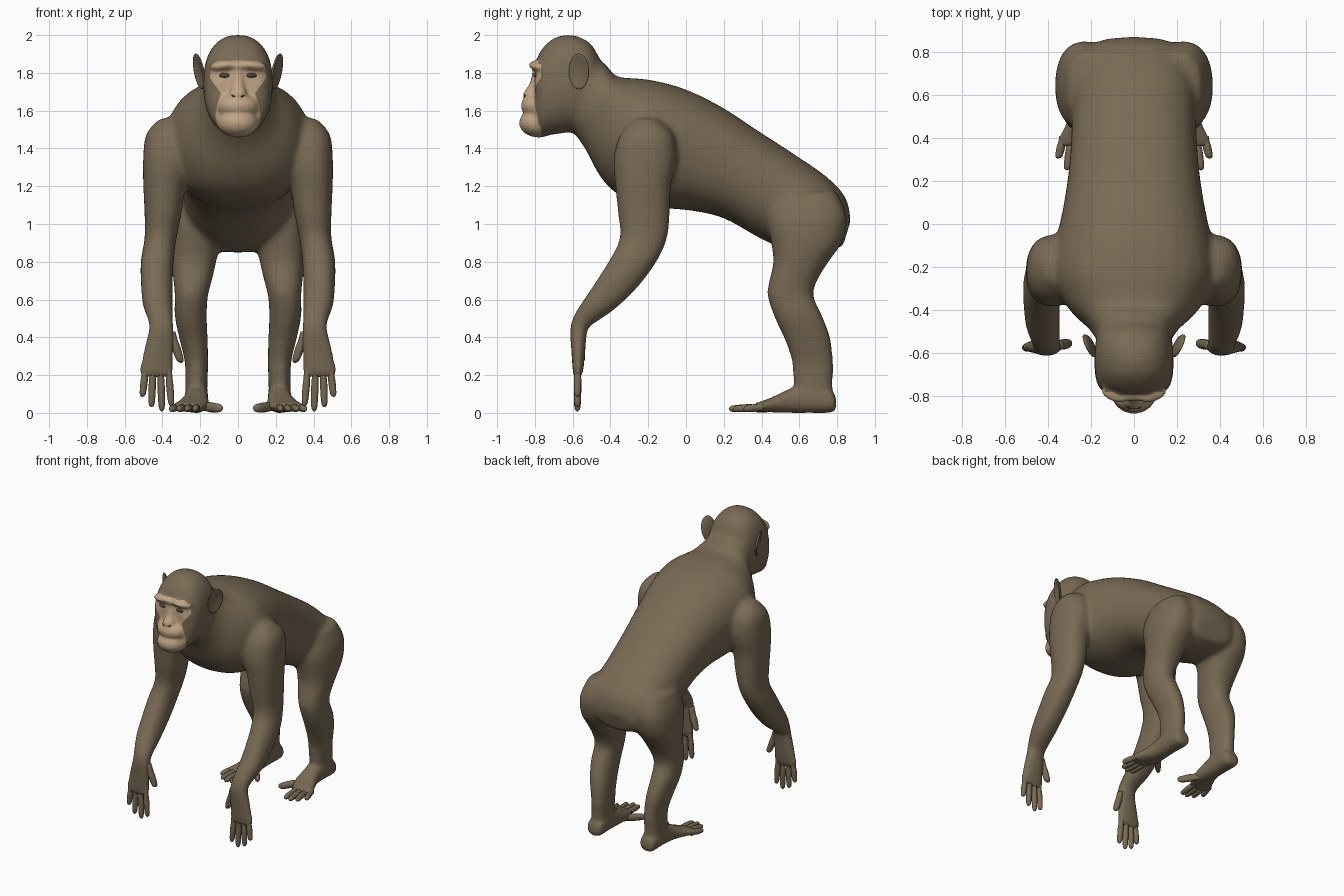
import bpy, bmesh, math
from mathutils import Vector, Matrix, Euler


def material(name, rgb):
    m = bpy.data.materials.new(name)
    m.diffuse_color = (*rgb, 1)
    return m


FUR = material("brown fur", (0.19, 0.145, 0.09))
SKIN = material("tan skin", (0.52, 0.37, 0.23))
DARK = material("dark eye", (0.075, 0.06, 0.04))


def loft(bm, rows, sx=1, n=28, p=2.3, steps=4):
    """Tube from side-view outline pairs: (y, z) one edge, (y, z) other edge, x centre, half width."""
    def spline(i, t):
        a, b, c, d = (rows[max(0, min(len(rows) - 1, i + k))] for k in (-1, 0, 1, 2))
        return [0.5 * (2 * q + (r - o) * t + (2 * o - 5 * q + 4 * r - s) * t * t
                       + (3 * q - o - 3 * r + s) * t ** 3) for o, q, r, s in zip(a, b, c, d)]
    sections = [spline(i, k / steps) for i in range(len(rows) - 1) for k in range(steps)] + [rows[-1]]
    power = lambda v: math.copysign(abs(v) ** (2 / p), v)
    rings = []
    for ay, az, by, bz, xc, hw in sections:
        ring = []
        for j in range(n):
            c, s = power(math.cos(2 * math.pi * j / n)), power(math.sin(2 * math.pi * j / n))
            ring.append(bm.verts.new((sx * xc + s * hw, (ay + by) / 2 + c * (ay - by) / 2,
                                      (az + bz) / 2 + c * (az - bz) / 2)))
        rings.append(ring)
    faces = [bm.faces.new((r0[j], r0[(j + 1) % n], r1[(j + 1) % n], r1[j]))
             for r0, r1 in zip(rings, rings[1:]) for j in range(n)]
    faces += [bm.faces.new(rings[0]), bm.faces.new(rings[-1])]
    bmesh.ops.recalc_face_normals(bm, faces=faces)


def ball(bm, c, r, rot=(0, 0, 0)):
    mat = Matrix.LocRotScale(Vector(c), Euler(rot), Vector(r))
    bmesh.ops.create_uvsphere(bm, u_segments=28, v_segments=18, radius=1, matrix=mat)


def digit(bm, p0, p1, r, flat):
    """Finger or toe with a rounded tip; flat digits run along y, others hang down z."""
    rows = []
    for t, f in ((0, 1), (0.3, 0.92), (0.5, 1.02), (0.85, 0.9), (0.96, 0.62), (1, 0.15)):
        x, y, z = Vector(p0).lerp(Vector(p1), t)
        h = r * f
        rows.append((y, z + h, y, z - h, x, h) if flat else (y - h, z, y + h, z, x, h))
    loft(bm, rows, n=14, p=2, steps=3)


def finish(name, bm, mats, mirror=False):
    me = bpy.data.meshes.new(name)
    bm.to_mesh(me)
    bm.free()
    for m in mats:
        me.materials.append(m)
    for f in me.polygons:
        f.use_smooth = True
    ob = bpy.data.objects.new(name, me)
    bpy.context.collection.objects.link(ob)
    if mirror:
        ob.modifiers.new("mirror", "MIRROR")
    return ob


# Torso and neck, rump to throat
torso = [(0.872, 1.02, 0.83, 0.88, 0, 0.15), (0.845, 1.14, 0.70, 0.85, 0, 0.25),
         (0.745, 1.25, 0.55, 0.86, 0, 0.29), (0.58, 1.365, 0.40, 0.92, 0, 0.29),
         (0.38, 1.495, 0.20, 1.03, 0, 0.30), (0.18, 1.625, 0.03, 1.07, 0, 0.325),
         (-0.02, 1.72, -0.12, 1.085, 0, 0.36), (-0.20, 1.765, -0.28, 1.12, 0, 0.38),
         (-0.33, 1.775, -0.38, 1.17, 0, 0.33), (-0.38, 1.79, -0.46, 1.26, 0, 0.28),
         (-0.42, 1.84, -0.535, 1.40, 0, 0.21), (-0.50, 1.90, -0.60, 1.49, 0, 0.165)]
# Arm from shoulder to palm
arm = [(-0.27, 1.56, -0.16, 1.56, 0.355, 0.06), (-0.35, 1.47, -0.07, 1.48, 0.375, 0.112),
       (-0.385, 1.34, -0.05, 1.34, 0.375, 0.128), (-0.375, 1.20, -0.08, 1.20, 0.39, 0.112),
       (-0.36, 1.05, -0.085, 1.05, 0.397, 0.098), (-0.35, 0.93, -0.10, 0.92, 0.41, 0.085),
       (-0.40, 0.82, -0.155, 0.80, 0.427, 0.088), (-0.475, 0.70, -0.255, 0.665, 0.43, 0.085),
       (-0.545, 0.595, -0.375, 0.55, 0.425, 0.08), (-0.595, 0.515, -0.49, 0.47, 0.41, 0.068),
       (-0.615, 0.44, -0.52, 0.445, 0.405, 0.068), (-0.61, 0.36, -0.53, 0.36, 0.415, 0.08),
       (-0.602, 0.25, -0.54, 0.25, 0.43, 0.088), (-0.594, 0.19, -0.555, 0.19, 0.432, 0.082)]
# Leg from hip to ankle
leg = [(0.47, 1.15, 0.79, 1.18, 0.21, 0.10), (0.435, 1.02, 0.85, 1.05, 0.23, 0.13),
       (0.45, 0.90, 0.83, 0.91, 0.232, 0.135), (0.462, 0.80, 0.755, 0.80, 0.235, 0.12),
       (0.44, 0.70, 0.695, 0.70, 0.24, 0.102), (0.43, 0.62, 0.675, 0.62, 0.247, 0.088),
       (0.47, 0.50, 0.72, 0.52, 0.25, 0.085), (0.525, 0.38, 0.765, 0.40, 0.235, 0.075),
       (0.56, 0.27, 0.78, 0.27, 0.22, 0.062), (0.57, 0.17, 0.775, 0.15, 0.22, 0.058),
       (0.575, 0.08, 0.785, 0.06, 0.22, 0.058)]
# Foot from heel to ball
foot = [(0.797, 0.06, 0.793, 0.025, 0.22, 0.03), (0.77, 0.12, 0.77, 0.002, 0.22, 0.06),
        (0.65, 0.16, 0.65, 0.0, 0.22, 0.062), (0.55, 0.128, 0.55, 0.0, 0.222, 0.065),
        (0.46, 0.085, 0.46, 0.003, 0.237, 0.083), (0.40, 0.062, 0.40, 0.006, 0.262, 0.088),
        (0.36, 0.05, 0.36, 0.01, 0.272, 0.08)]
# Skull from nape to face
skull = [(-0.45, 1.86, -0.47, 1.60, 0, 0.10), (-0.495, 1.945, -0.50, 1.55, 0, 0.16),
         (-0.555, 1.988, -0.55, 1.50, 0, 0.18), (-0.63, 2.004, -0.62, 1.485, 0, 0.185),
         (-0.70, 1.983, -0.69, 1.475, 0, 0.182), (-0.755, 1.935, -0.745, 1.47, 0, 0.168),
         (-0.787, 1.88, -0.78, 1.47, 0, 0.14), (-0.80, 1.80, -0.80, 1.50, 0, 0.10)]
nose = [(-0.815, 1.80, -0.77, 1.80, 0, 0.028), (-0.83, 1.74, -0.77, 1.74, 0, 0.03),
        (-0.862, 1.69, -0.78, 1.69, 0, 0.045), (-0.852, 1.66, -0.78, 1.66, 0, 0.04)]

bm = bmesh.new()
for rows in (torso, skull, nose):
    loft(bm, rows)
for s in (1, -1):
    for rows in (arm, leg, foot):
        loft(bm, rows, s)
    ball(bm, (s * 0.08, -0.785, 1.838), (0.075, 0.045, 0.026), (0, s * 0.12, s * 0.25))  # brow
    ball(bm, (s * 0.095, -0.765, 1.735), (0.055, 0.035, 0.035))                        # cheek
ball(bm, (0, -0.79, 1.838), (0.06, 0.035, 0.024))          # brow centre
ball(bm, (0, -0.78, 1.625), (0.112, 0.094, 0.07))          # upper lip
ball(bm, (0, -0.78, 1.535), (0.108, 0.104, 0.077))         # chin

# Fuse the overlapping volumes into one skin
raw = finish("body", bm, [FUR, SKIN])
mod = raw.modifiers.new("fuse", "REMESH")
mod.mode = "VOXEL"
mod.voxel_size = 0.0105
mod.use_smooth_shade = True
fused = bpy.data.meshes.new_from_object(raw.evaluated_get(bpy.context.evaluated_depsgraph_get()))
bpy.data.objects.remove(raw)
bm = bmesh.new()
bm.from_mesh(fused)
for count, test in ((18, lambda v: v.co.y > -0.68 and v.co.z > 0.25), (4, lambda v: True)):
    chosen = [v for v in bm.verts if test(v)]
    for _ in range(count):
        bmesh.ops.smooth_vert(bm, verts=chosen, factor=0.5, use_axis_x=True,
                              use_axis_y=True, use_axis_z=True)

# Bare face: cut its outline cleanly, then colour the faces inside it
outline = [(1.43, 0.09), (1.50, 0.102), (1.57, 0.12), (1.63, 0.112), (1.69, 0.09),
           (1.74, 0.125), (1.79, 0.16), (1.84, 0.15), (1.866, 0.10)]
EDGE = -0.767


def cut(co, no, test):
    faces = [f for f in bm.faces if f.calc_center_median().y < -0.7 and test(f.calc_center_median())]
    geom = set(faces)
    for f in faces:
        geom.update(f.edges, f.verts)
    bmesh.ops.bisect_plane(bm, geom=list(geom), dist=1e-5, plane_co=co, plane_no=no)


def half_width(z):
    for (z0, w0), (z1, w1) in zip(outline, outline[1:]):
        if z0 <= z <= z1:
            return w0 + (w1 - w0) * (z - z0) / (z1 - z0)
    return 0


cut((0, EDGE, 0), (0, 1, 0), lambda c: c.z > 1.4)
cut((0, 0, 1.866), (0, 0, 1), lambda c: c.z > 1.4)
for (z0, w0), (z1, w1) in zip(outline, outline[1:]):
    for s in (1, -1):
        cut((s * w0, 0, z0), (z1 - z0, 0, -s * (w1 - w0)),
            lambda c: c.x * s > 0 and z0 - 0.01 < c.z < z1 + 0.01)
for f in bm.faces:
    c = f.calc_center_median()
    f.material_index = int(c.y < EDGE and abs(c.x) < half_width(c.z))
finish("body", bm, [FUR, SKIN])

# Fingers and thumb
bm = bmesh.new()
for x0, x1, z1 in ((0.488, 0.506, 0.085), (0.45, 0.458, 0.03), (0.41, 0.403, 0.008), (0.37, 0.352, 0.035)):
    digit(bm, (x0, -0.573, 0.25), (x1, -0.575, z1), 0.0195, False)
digit(bm, (0.355, -0.565, 0.43), (0.302, -0.555, 0.265), 0.024, False)
finish("fingers", bm, [FUR], True)

# Toes, with the big toe splayed inward
bm = bmesh.new()
for x0, x1, y1 in ((0.328, 0.352, 0.305), (0.29, 0.312, 0.25), (0.255, 0.268, 0.228), (0.218, 0.226, 0.235)):
    digit(bm, (x0, 0.41, 0.03), (x1, y1, 0.021), 0.02, True)
digit(bm, (0.20, 0.50, 0.036), (0.092, 0.36, 0.024), 0.026, True)
finish("toes", bm, [FUR], True)

# Ears: flattened balls hollowed on the outer side
bm = bmesh.new()
ball(bm, (0, 0, 0), (1, 1, 1))
for v in bm.verts:
    if v.co.x > 0:
        v.co.x -= 1.35 * max(0, 1 - v.co.y ** 2 - v.co.z ** 2)
bm.transform(Matrix.LocRotScale(Vector((0.208, -0.567, 1.808)), Euler((-0.1, 0.16, -0.42)),
                                Vector((0.02, 0.058, 0.096))))
finish("ears", bm, [FUR], True)

# Eyes and nostrils
bm = bmesh.new()
ball(bm, (0.072, -0.788, 1.787), (0.03, 0.02, 0.015), (0, 0, 0.2))
finish("eyes", bm, [DARK], True)
bm = bmesh.new()
ball(bm, (0.021, -0.851, 1.676), (0.014, 0.008, 0.005), (0, -0.4, 0.2))
finish("nostrils", bm, [DARK], True)
